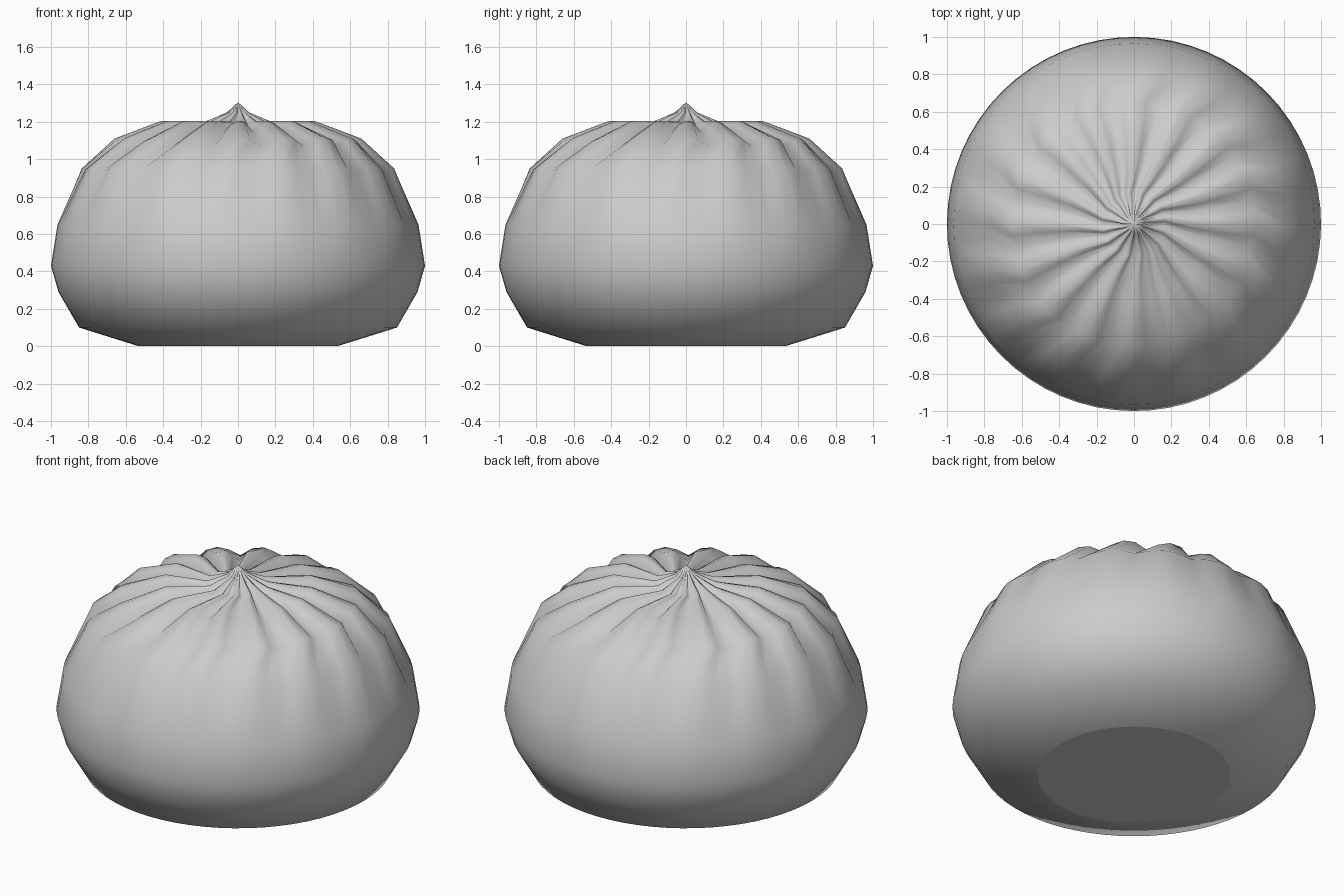
import bpy, bmesh, math

if "Cube" in bpy.data.objects:
    bpy.data.objects.remove(bpy.data.objects["Cube"])

PLEATS = 16
COLS = PLEATS * 4

# rings: radius, height, crease change in radius, crease change in height, twist in degrees
RINGS = [
    (0.53, 0.00, 0.0, 0.0, -6),
    (0.85, 0.10, 0.0, 0.0, -6),
    (0.96, 0.29, 0.0, 0.0, -6),
    (1.00, 0.43, 0.0, 0.0, -6),
    (0.965, 0.65, 0.0, 0.0, -6),
    (0.84, 0.95, -0.03, -0.01, -6),
    (0.66, 1.11, -0.03, -0.04, 0),
    (0.41, 1.205, -0.01, -0.06, 0),
    (0.17, 1.205, -0.01, -0.03, 10),
    (0.06, 1.25, -0.02, -0.01, 16),
]
# one pleat: soft ridge, then a steep narrow crease
PLEAT = (0.0, 0.2, 1.0, 0.35)

bm = bmesh.new()
rings = []
for r, z, dr, dz, twist in RINGS:
    ring = []
    for i in range(COLS):
        a = 2 * math.pi * i / COLS + math.radians(twist)
        f = PLEAT[i % 4]
        ring.append(bm.verts.new(((r + dr * f) * math.cos(a),
                                  (r + dr * f) * math.sin(a), z + dz * f)))
    rings.append(ring)

# side skin
for low, high in zip(rings, rings[1:]):
    for i in range(COLS):
        j = (i + 1) % COLS
        bm.faces.new((low[i], low[j], high[j], high[i])).smooth = True

# twisted tip
tip = bm.verts.new((0, 0, 1.305))
for i in range(COLS):
    bm.faces.new((rings[-1][i], rings[-1][(i + 1) % COLS], tip)).smooth = True

# flat base with a crisp rim
base = bm.faces.new(rings[0][::-1])
for e in base.edges:
    e.smooth = False

mesh = bpy.data.meshes.new("pleated_bun")
bm.to_mesh(mesh)
bm.free()
bun = bpy.data.objects.new("pleated_bun", mesh)
bpy.context.collection.objects.link(bun)
